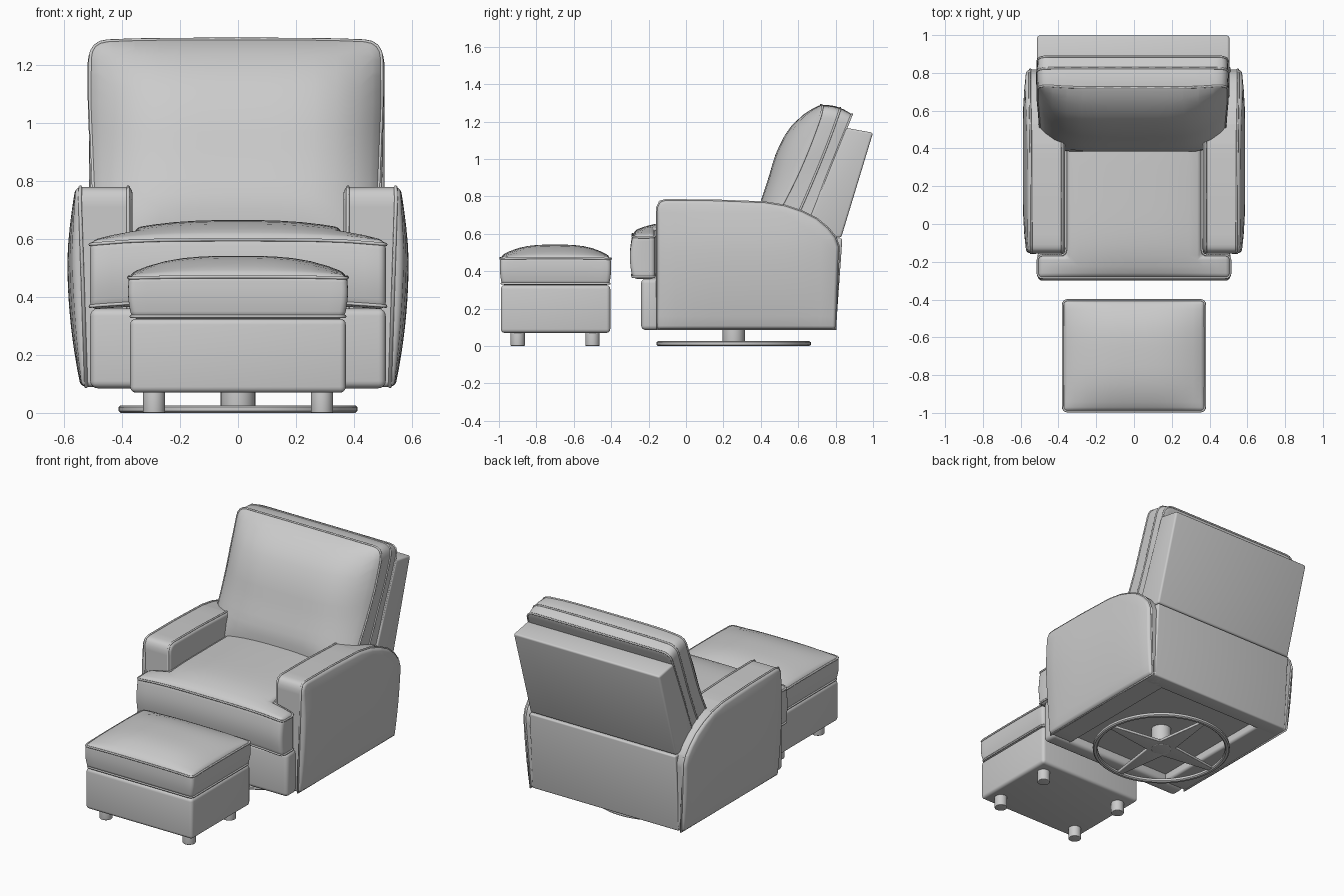
import bpy, bmesh, math
from mathutils import Vector

if "Cube" in bpy.data.objects:
    bpy.data.objects.remove(bpy.data.objects["Cube"])

grey = bpy.data.materials.new("soft_grey")
grey.use_nodes = True
grey.diffuse_color = (0.6, 0.6, 0.6, 1)
grey.node_tree.nodes["Principled BSDF"].inputs["Base Color"].default_value = grey.diffuse_color


def place(p, d, axis):
    return Vector({"x": (d, p[0], p[1]), "y": (p[0], d, p[1]), "z": (p[0], p[1], d)}[axis])


def finish(name, bm):
    bmesh.ops.recalc_face_normals(bm, faces=bm.faces)
    mesh = bpy.data.meshes.new(name)
    bm.to_mesh(mesh)
    bm.free()
    obj = bpy.data.objects.new(name, mesh)
    bpy.context.collection.objects.link(obj)
    mesh.materials.append(grey)
    bpy.ops.object.select_all(action="DESELECT")
    obj.select_set(True)
    bpy.context.view_layer.objects.active = obj
    bpy.ops.object.shade_smooth_by_angle(angle=math.radians(40))


def solid(name, outline, axis, lo, hi, r=0.02, cuts=0, warp=None):
    """Extrude an outline, round its sharp edges, then slice and shape it."""
    bm = bmesh.new()
    face = bm.faces.new([bm.verts.new(place(p, lo, axis)) for p in outline])
    ext = bmesh.ops.extrude_face_region(bm, geom=[face])
    for v in ext["geom"]:
        if isinstance(v, bmesh.types.BMVert):
            v.co += place((0, 0), hi - lo, axis)
    bmesh.ops.recalc_face_normals(bm, faces=bm.faces)
    if r:
        sharp = [e for e in bm.edges if e.calc_face_angle(0) > 0.6]
        bmesh.ops.bevel(bm, geom=sharp, offset=r, segments=4, profile=0.5, affect="EDGES")
    for k in range(3):
        a, b = min(v.co[k] for v in bm.verts), max(v.co[k] for v in bm.verts)
        normal = Vector([float(k == j) for j in range(3)])
        for i in range(1, cuts):
            bmesh.ops.bisect_plane(bm, geom=bm.verts[:] + bm.edges[:] + bm.faces[:],
                                   plane_co=normal * (a + (b - a) * i / cuts), plane_no=normal)
    if warp:
        for v in bm.verts:
            v.co = warp(v.co)
    finish(name, bm)


def box(x, y0, y1):
    return [(-x, y0), (x, y0), (x, y1), (-x, y1)]


def cylinder(name, x, y, r, z0, z1):
    ring = [(x + r * math.cos(a * math.tau / 24), y + r * math.sin(a * math.tau / 24)) for a in range(24)]
    solid(name, ring, "z", z0, z1, 0.004)


def rounded(outline, r):
    """Round the corners of an outline and add points along its sides."""
    pts, n = [], len(outline)
    for i in range(n):
        a, b, c = (Vector(outline[(i + j) % n]) for j in (-1, 0, 1))
        p, q = b + (a - b).normalized() * r, b + (c - b).normalized() * r
        for t in (0, 0.25, 0.5, 0.75, 1):
            pts.append(p * (1 - t) ** 2 + b * 2 * t * (1 - t) + q * t * t)
        end = c + (b - c).normalized() * r
        pts += [q.lerp(end, t / 10) for t in range(1, 10)]
    return pts


def piping(name, pts, closed=True):
    curve = bpy.data.curves.new(name, "CURVE")
    curve.dimensions = "3D"
    curve.bevel_depth = 0.006
    curve.bevel_resolution = 1
    spline = curve.splines.new("POLY")
    spline.points.add(len(pts) - 1)
    for sp, p in zip(spline.points, pts):
        sp.co = (*p, 1)
    spline.use_cyclic_u = closed
    curve.materials.append(grey)
    bpy.context.collection.objects.link(bpy.data.objects.new(name, curve))


def falloff(t, power):
    return 1 - min(1, abs(t)) ** power


# Footstool: upholstered box, domed cushion, piping and feet
stool = box(0.372, -0.99, -0.405)
stool_top = box(0.376, -0.992, -0.403)


def stool_dome(p):
    w = max(0, (p.z - 0.325) / 0.145)
    z = p.z + 0.065 * w * falloff(p.x / 0.385, 3) * falloff((p.y + 0.7) / 0.3, 3)
    swell = 1 + 0.02 * math.sin(math.pi * min(1, w)) - 0.025 * (1 - min(1, w))
    return Vector((p.x * swell, -0.6975 + (p.y + 0.6975) * swell, z))


solid("footstool_base", stool, "z", 0.07, 0.325, 0.02)
solid("footstool_cushion", stool_top, "z", 0.325, 0.475, 0.022, 12, stool_dome)
for label, z in (("lower", 0.333), ("upper", 0.465)):
    piping("footstool_piping_" + label, [stool_dome(Vector((*p, z))) for p in rounded(stool_top, 0.03)])
for x in (-0.29, 0.29):
    for y in (-0.9, -0.5):
        cylinder("footstool_foot", x, y, 0.038, 0, 0.08)

# Arms: side profile with a sloping rear shoulder and a bulging outer face
arm = [(-0.155, 0.09), (0.8, 0.09), (0.818, 0.53), (0.8, 0.58), (0.76, 0.63), (0.7, 0.68),
       (0.62, 0.72), (0.53, 0.75), (0.42, 0.768), (0.15, 0.778), (-0.11, 0.78),
       (-0.14, 0.772), (-0.155, 0.74)]
for side, s in (("left", 1), ("right", -1)):
    def arm_bulge(p):
        t = (p.x - 0.365) / 0.19
        lean = t * (0.004 - 0.05 * max(0, 0.55 - p.z))
        swell = 0.034 * falloff((p.z - 0.42) / 0.37, 2) * (0.3 + 0.7 * falloff((p.y - 0.33) / 0.5, 4))
        return Vector((s * (p.x + lean + t ** 6 * swell), p.y, p.z))
    solid(side + "_arm", arm, "x", 0.365, 0.555, 0.018, 10, arm_bulge)
    piping(side + "_arm_outer_piping", [arm_bulge(Vector((0.54, *p))) for p in arm])
    piping(side + "_arm_inner_piping", [arm_bulge(Vector((0.379, *p))) for p in arm[5:] + arm[:1]], False)

# Seat cushion: T-shaped, wrapping in front of the arms
seat = [(-0.51, -0.285), (0.51, -0.285), (0.51, -0.165), (0.36, -0.165),
        (0.36, 0.55), (-0.36, 0.55), (-0.36, -0.165), (-0.51, -0.165)]


def seat_dome(p):
    w = max(0, (p.z - 0.37) / 0.23)
    z = p.z + 0.056 * w * falloff(p.x / 0.51, 2.5) * falloff((p.y - 0.2) / 0.49, 5)
    y = p.y - 0.015 * math.sin(math.pi * min(1, w)) * (p.y < -0.2)
    return Vector((p.x, y, z - 0.014 * (abs(p.x) / 0.51) ** 4))


solid("seat_cushion", seat, "z", 0.37, 0.608, 0.025, 14, seat_dome)
for label, z in (("lower", 0.382), ("upper", 0.595)):
    piping("seat_piping_" + label, [seat_dome(Vector((p.x, p.y, z))) for p in rounded(seat, 0.03)])

# Chair body: front panel, rear panel and recessed underside
solid("front_panel", box(0.51, 0.085, 0.36), "y", -0.24, -0.14, 0.025)
solid("lower_back", [(0.7, 0.09), (0.802, 0.09), (0.836, 0.575), (0.7, 0.575)], "x", -0.51, 0.51, 0.01)
solid("under_seat_frame", box(0.4, -0.15, 0.75), "z", 0.14, 0.36, 0)

# Back cushion: leaning slab with a puffed front
back = box(0.502, 0.6, 1.28)


def seam_y(z):
    return 0.53 + 0.55 * (z - 0.78) - 0.28 * (z - 0.78) ** 2


def back_shape(p):
    w, z = p.y, p.z
    front, rear = seam_y(z), 0.679 + 0.36 * (z - 0.69)
    puff = (0.168 - 0.17 * max(0, 1 - z)) * falloff(p.x / 0.508, 5) * falloff((z - 0.92) / 0.37, 4.5)
    top = max(0, (z - 0.9) / 0.39)
    y = max(0.385 + 0.1 * w, front + (rear - front) * w - puff * max(0, 1 - w * 2.5))
    lift = 0.01 * falloff(p.x / 0.5, 4) * falloff(w * 1.4 - 0.3, 2) - 0.045 * w * w
    width = 1 + 0.035 * falloff((z - 1.18) / 0.25, 2) * w * (1 - w)
    width -= 0.08 * max(0, 1.05 - z) * (1 - w)
    return Vector((p.x * width - 0.007, y, z + top * lift))


solid("back_cushion", rounded(back, 0.06), "y", 0, 1, 0.03, 13, back_shape)
for i, w in enumerate((0.03, 0.57, 0.97)):
    piping(f"back_piping_{i}", [back_shape(Vector((p.x, w, p.y))) for p in rounded(back, 0.06)])

# Reclining rear shell behind the cushion
solid("back_shell", [(0.62, 0.58), (0.83, 0.58), (1.0, 1.14), (0.855, 1.166)], "x", -0.513, 0.505, 0.012)

# Swivel base: floor ring, four tapered spokes and a hub
cy = 0.255
ring = bmesh.new()
section = [(0.412, 0.006), (0.412, 0.02), (0.405, 0.026), (0.39, 0.026), (0.383, 0.02),
           (0.383, 0.006), (0.39, 0), (0.405, 0)]
loops = []
for i in range(64):
    a = math.tau * i / 64
    loops.append([ring.verts.new((r * math.cos(a), cy + r * math.sin(a), z)) for r, z in section])
for i in range(64):
    a, b = loops[i - 1], loops[i]
    for j in range(len(section)):
        ring.faces.new((a[j - 1], a[j], b[j], b[j - 1]))
finish("floor_ring", ring)
for i in range(4):
    c, s = math.cos(i * math.pi / 2), math.sin(i * math.pi / 2)
    taper = [(0, -0.07), (0.39, -0.016), (0.39, 0.016), (0, 0.07)]
    solid("base_spoke", [(c * u - s * v, cy + s * u + c * v) for u, v in taper], "z", 0.005, 0.024, 0.004)
cylinder("swivel_hub", 0, cy, 0.06, 0.004, 0.15)
